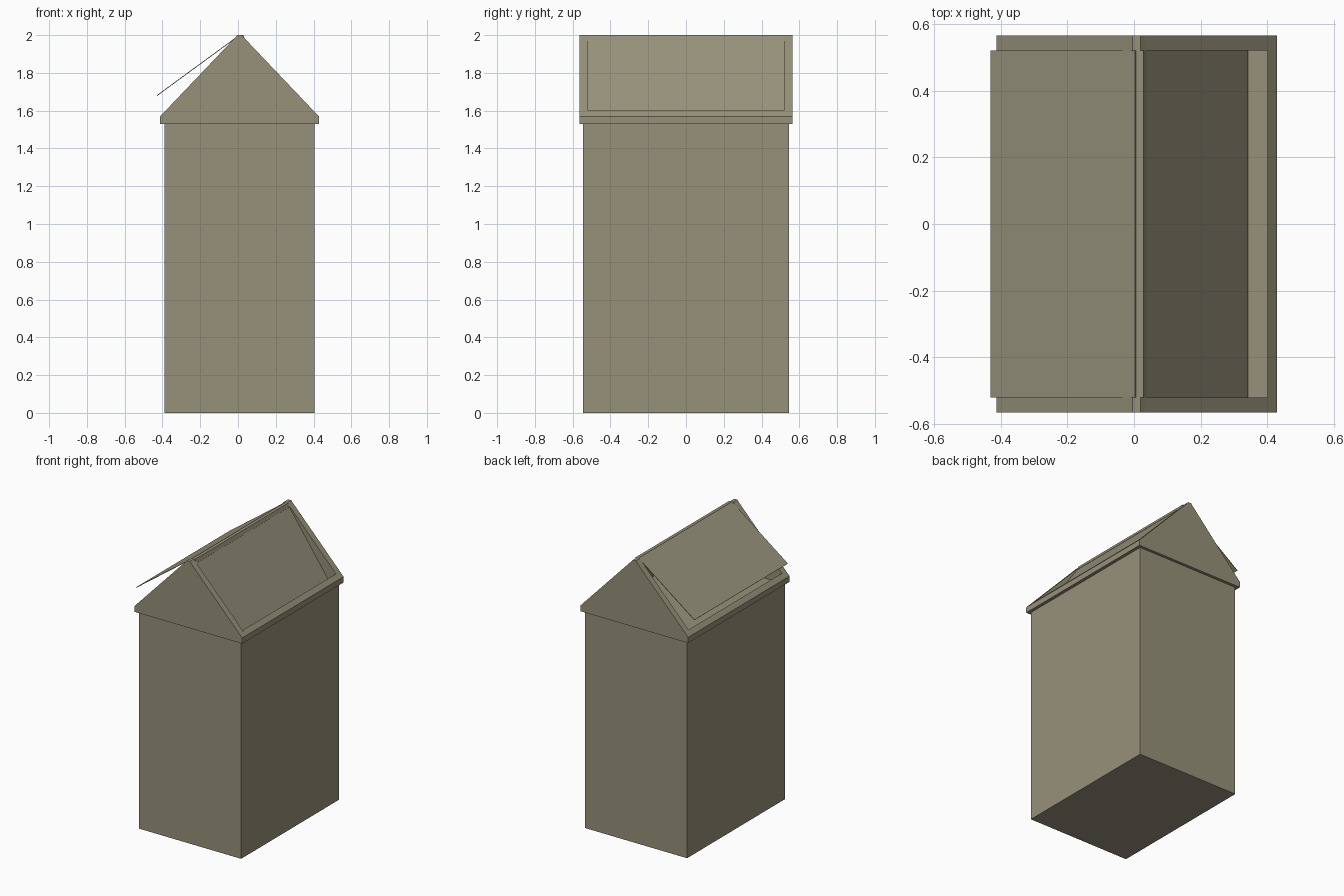
import bpy, bmesh
from mathutils import Vector

if "Cube" in bpy.data.objects:
    bpy.data.objects.remove(bpy.data.objects["Cube"])

CX = 0.008            # centre line of body and hood
mat = bpy.data.materials.new("olive grey metal")
mat.diffuse_color = (0.305, 0.283, 0.195, 1)
mat.use_nodes = True
mat.node_tree.nodes["Principled BSDF"].inputs["Base Color"].default_value = mat.diffuse_color


def prism(name, profile, y0, y1):
    """Extrude an x-z outline from y0 to y1."""
    bm = bmesh.new()
    face = bm.faces.new([bm.verts.new((x, y0, z)) for x, z in profile])
    ext = bmesh.ops.extrude_face_region(bm, geom=[face])
    moved = [v for v in ext["geom"] if isinstance(v, bmesh.types.BMVert)]
    bmesh.ops.translate(bm, verts=moved, vec=(0, y1 - y0, 0))
    bmesh.ops.recalc_face_normals(bm, faces=bm.faces)
    mesh = bpy.data.meshes.new(name)
    bm.to_mesh(mesh)
    bm.free()
    mesh.materials.append(mat)
    obj = bpy.data.objects.new(name, mesh)
    bpy.context.collection.objects.link(obj)
    return obj


def flap(name, top, bottom, thick=0.004):
    """Thin hinged sheet between two x-z points."""
    a, b = Vector(top), Vector(bottom)
    d = (b - a).normalized()
    n = Vector((d.y, -d.x)) * thick
    prism(name, [a, b, b + n, a + n], -0.52, 0.52)


# Bin body
prism("bin_body", [(CX - 0.398, 0), (CX + 0.398, 0),
                   (CX + 0.398, 1.53), (CX - 0.398, 1.53)], -0.545, 0.545)

# Gable ends of the hood
gable = [(CX - 0.42, 1.53), (CX + 0.42, 1.53), (CX + 0.42, 1.57),
         (CX + 0.025, 1.985), (CX + 0.012, 2.0), (CX - 0.012, 2.0),
         (CX - 0.025, 1.985), (CX - 0.42, 1.57)]
prism("front_gable", gable, -0.565, -0.52)
prism("back_gable", gable, 0.52, 0.565)

# Sills below both openings
for side, s in (("left", -1), ("right", 1)):
    prism(side + "_sill", [(CX + s * 0.392, 1.53), (CX + s * 0.42, 1.53),
                           (CX + s * 0.42, 1.57), (CX + s * 0.392, 1.60)], -0.52, 0.52)

# Ridge bar
prism("ridge_bar", [(0.0, 1.985), (0.006, 2.0), (0.028, 2.0), (0.038, 1.975),
                    (0.03, 1.965)], -0.52, 0.52)

# Left flap swung outwards, right flap pushed inwards
flap("left_flap", (0.006, 1.996), (-0.428, 1.678))
flap("right_flap", (0.036, 1.975), (0.342, 1.54))
